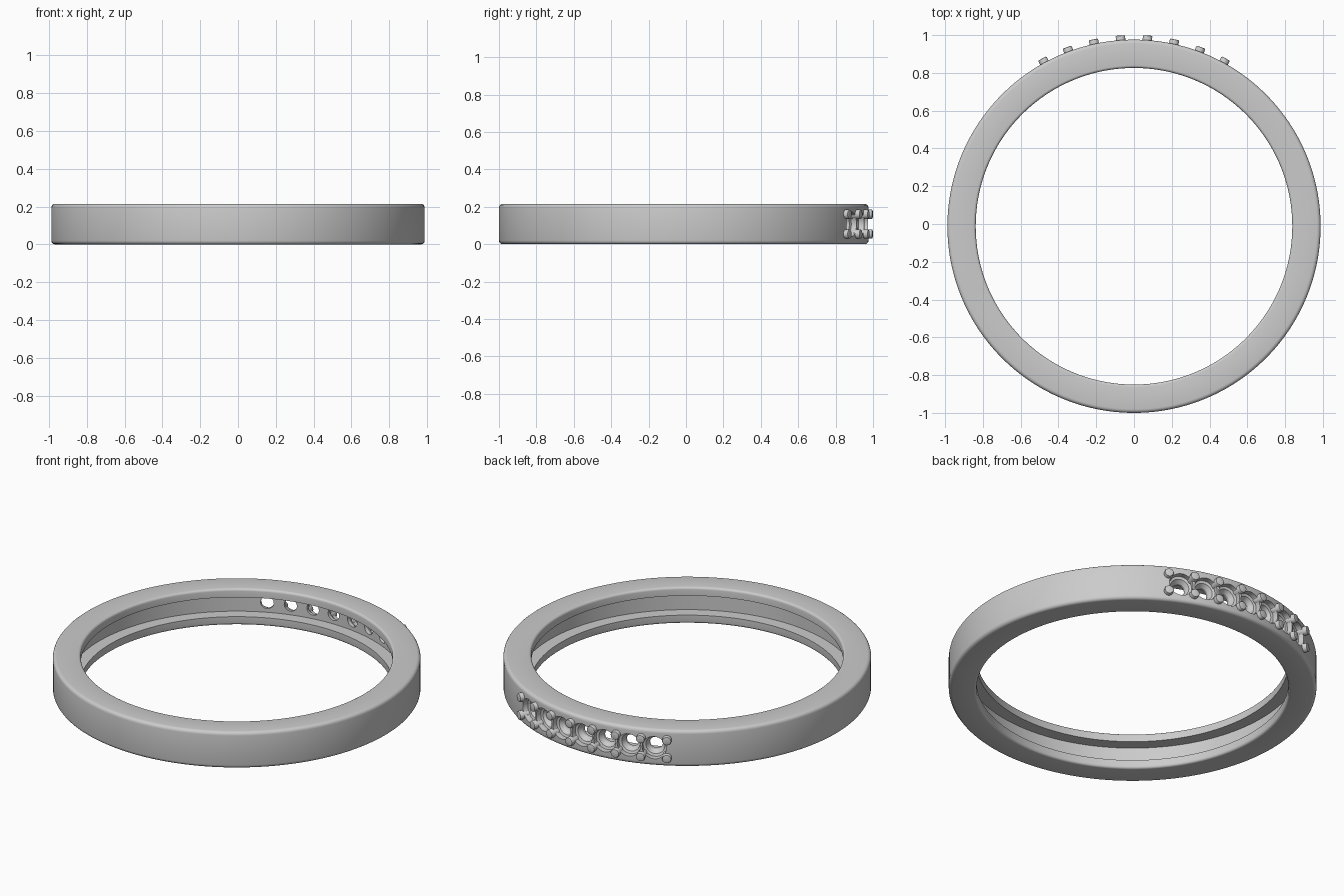
import bpy
import bmesh
from math import sin, cos, pi, radians
from mathutils import Matrix, Vector

if "Cube" in bpy.data.objects:
    bpy.data.objects.remove(bpy.data.objects["Cube"], do_unlink=True)

HEIGHT = 0.215
OUTER, INNER, GROOVE = 0.988, 0.838, 0.908
CENTRE = Vector((0, OUTER - 1, 0))
MID = HEIGHT / 2
STEP = radians(8.2)
STONES = 7

metal = bpy.data.materials.new("grey metal")
metal.use_nodes = True
grey = (0.6, 0.6, 0.6, 1)
metal.diffuse_color = grey
metal.node_tree.nodes["Principled BSDF"].inputs["Base Color"].default_value = grey


def lathe(bm, profile, steps, closed, matrix):
    """Spin (radius, height) points about local z."""
    rings = []
    for i in range(steps):
        a = 2 * pi * i / steps
        rings.append([bm.verts.new(matrix @ Vector((r * cos(a), r * sin(a), z)))
                      for r, z in profile])
    n = len(profile)
    for i in range(steps):
        a, b = rings[i], rings[(i + 1) % steps]
        for j in range(n if closed else n - 1):
            k = (j + 1) % n
            bm.faces.new((a[j], b[j], b[k], a[k]))
    if not closed:
        bm.faces.new([r[0] for r in rings])
        bm.faces.new([r[-1] for r in rings])


def finish(name, bm):
    bmesh.ops.recalc_face_normals(bm, faces=bm.faces)
    mesh = bpy.data.meshes.new(name)
    bm.to_mesh(mesh)
    bm.free()
    mesh.materials.append(metal)
    obj = bpy.data.objects.new(name, mesh)
    bpy.context.collection.objects.link(obj)
    return obj


def smooth(obj):
    bpy.ops.object.select_all(action='DESELECT')
    obj.select_set(True)
    bpy.context.view_layer.objects.active = obj
    bpy.ops.object.shade_smooth_by_angle(angle=radians(32))


def corner(r, z, radius, start):
    """Quarter-round corner of the band section."""
    return [(r + radius * cos(start + t * pi / 8), z + radius * sin(start + t * pi / 8))
            for t in range(5)]


def outward(angle, z):
    """Local z points out of the band at this angle from the back."""
    return (Matrix.Translation(CENTRE + Vector((0, 0, z)))
            @ Matrix.Rotation(-angle, 4, 'Z') @ Matrix.Rotation(-pi / 2, 4, 'X'))


# Band with rounded edges and a groove around the inside
R, S = 0.02, 0.014
LIP = 0.05
section = (corner(OUTER - R, R, R, -pi / 2)
           + corner(OUTER - R, HEIGHT - R, R, 0)
           + corner(INNER + S, HEIGHT - S, S, pi / 2)
           + [(INNER, HEIGHT - LIP), (GROOVE, HEIGHT - LIP), (GROOVE, LIP), (INNER, LIP)]
           + corner(INNER + S, S, S, pi))
bm = bmesh.new()
lathe(bm, section, 180, True, Matrix.Translation(CENTRE))
band = finish("band", bm)

# Stone seats: a wide bore, a cone and a through hole
bm = bmesh.new()
seat = [(0.036, 0.87), (0.036, 0.925), (0.052, 0.95), (0.066, 0.955), (0.066, 1.05)]
for i in range(STONES):
    lathe(bm, seat, 32, False, outward((i - (STONES - 1) / 2) * STEP, MID))
cutter = finish("seat_cutter", bm)
cutter.hide_render = True

cut = band.modifiers.new("seats", 'BOOLEAN')
cut.operation = 'DIFFERENCE'
cut.solver = 'EXACT'
cut.object = cutter
bpy.context.view_layer.objects.active = band
bpy.ops.object.modifier_apply(modifier=cut.name)
bpy.data.objects.remove(cutter, do_unlink=True)
smooth(band)

# Pairs of prongs between and beside the seats
bm = bmesh.new()
prong = [(0.025, 0.945), (0.025, 1.007), (0.023, 1.011), (0.019, 1.0125)]
for i in range(STONES + 1):
    for side in (-1, 1):
        lathe(bm, prong, 20, False, outward((i - STONES / 2) * STEP, MID + side * 0.053))
smooth(finish("prongs", bm))
